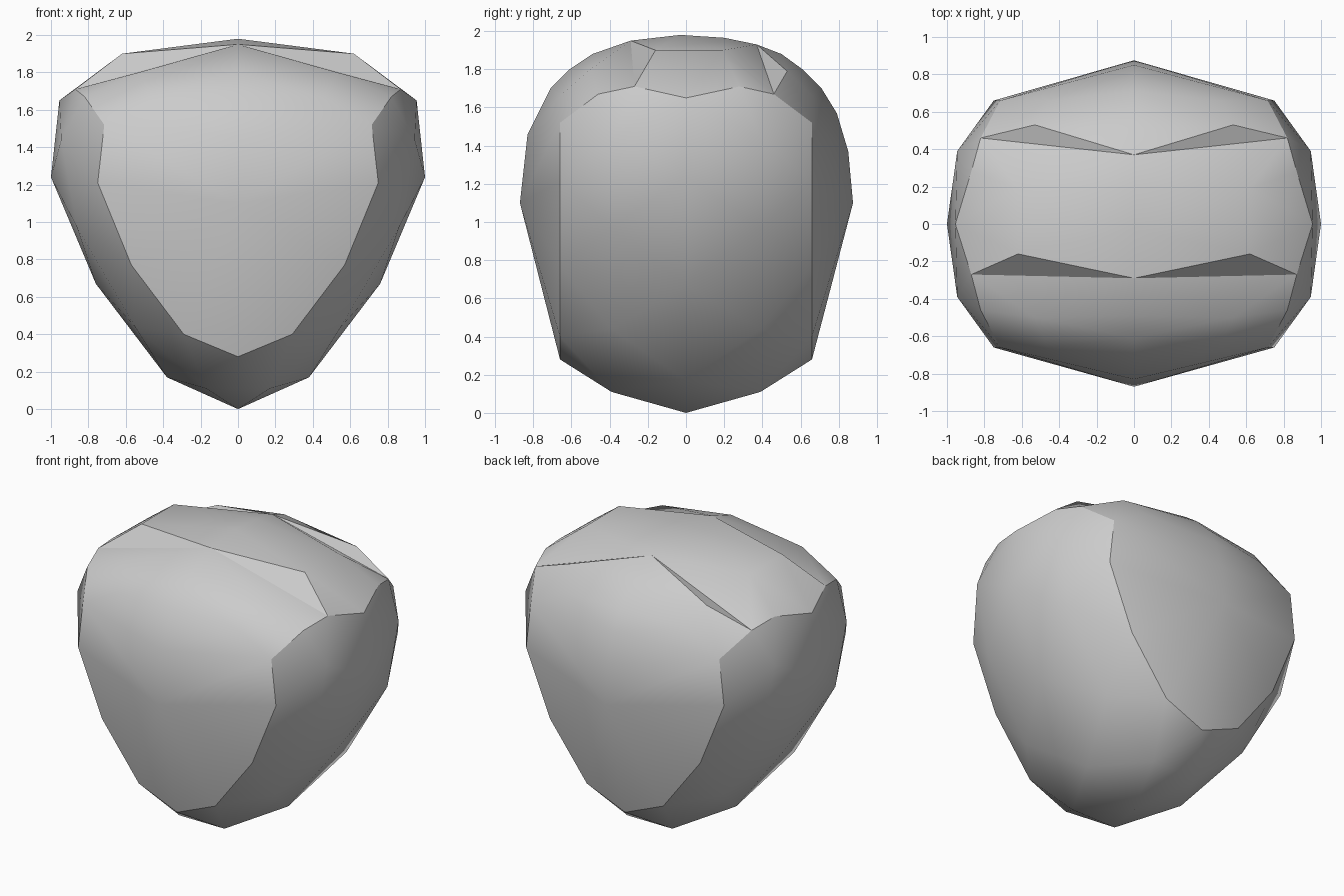
import bpy, bmesh, math

cube = bpy.data.objects.get("Cube")
if cube:
    bpy.data.objects.remove(cube, do_unlink=True)

stone = bpy.data.materials.new("stone_grey")
stone.use_nodes = True
grey = (0.6, 0.6, 0.6, 1)
stone.diffuse_color = grey
stone.node_tree.nodes["Principled BSDF"].inputs["Base Color"].default_value = grey


def mirrored(points):
    return points + [(-x, y, z) for x, y, z in points if x > 0]


def ring(y, section):
    return mirrored([(x, y, z) for x, z in section])


def faceted_chunk(name, points):
    """Convex faceted piece wrapped around a set of corner points."""
    bm = bmesh.new()
    for p in points:
        bm.verts.new(p)
    res = bmesh.ops.convex_hull(bm, input=bm.verts[:])
    loose = {g for g in res["geom_interior"] + res["geom_unused"]
             if isinstance(g, bmesh.types.BMVert)}
    bmesh.ops.delete(bm, geom=list(loose), context='VERTS')
    bmesh.ops.recalc_face_normals(bm, faces=bm.faces[:])
    mesh = bpy.data.meshes.new(name)
    bm.to_mesh(mesh)
    bm.free()
    mesh.materials.append(stone)
    obj = bpy.data.objects.new(name, mesh)
    bpy.context.collection.objects.link(obj)
    return obj


# Cross-sections of the lower body (x, z), from the middle outwards
middle = [(0, 0), (.38, .17), (.76, .67), (1, 1.24)]
shoulder = [(.17, .11), (.55, .44), (.86, .97), (.945, 1.44)]
rim = [(0, .28), (.29, .4), (.57, .77), (.75, 1.21), (.715, 1.52)]

# Raised crown band across the top
front_edge = mirrored([(0, -.29, 1.95), (.87, -.27, 1.71)])
back_edge = mirrored([(0, .37, 1.93), (.82, .46, 1.67)])
crown = mirrored([(0, -.03, 1.98), (0, .2, 1.965), (.62, -.16, 1.9),
                  (.62, .19, 1.9), (.955, 0, 1.65), (.87, .28, 1.71)])
rock = faceted_chunk("rock", ring(0, middle) + ring(-.39, shoulder)
                     + ring(.39, shoulder) + front_edge + back_edge + crown)


# Front and back lobes, each with a curved centre ridge
def lobe(name, side, edge, ridge, brow):
    pts = ring(0, middle) + ring(side * .39, shoulder) + ring(side * .66, rim)
    pts += edge + [(0, side * y, z) for y, z in ridge]
    pts += mirrored([(x, side * y, z) for x, y, z in brow])
    return faceted_chunk(name, pts)


front = lobe("front_lobe", -1, front_edge,
             [(.87, 1.1), (.83, 1.46), (.71, 1.7), (.61, 1.8), (.49, 1.88)],
             [(.53, .5, 1.8), (.82, .46, 1.67), (.46, .66, 1.66)])
back = lobe("back_lobe", 1, back_edge,
            [(.875, 1.1), (.85, 1.37), (.79, 1.57), (.71, 1.7), (.61, 1.8), (.5, 1.88)],
            [(.53, .53, 1.79), (.46, .66, 1.66)])

# Fuse the three pieces into one rock
bpy.context.view_layer.objects.active = rock
for piece in (front, back):
    mod = rock.modifiers.new("fuse", 'BOOLEAN')
    mod.operation = 'UNION'
    mod.solver = 'EXACT'
    mod.object = piece
    bpy.ops.object.modifier_apply(modifier=mod.name)
    bpy.data.objects.remove(piece, do_unlink=True)

bpy.ops.object.select_all(action='DESELECT')
rock.select_set(True)
bpy.ops.object.shade_smooth_by_angle(angle=math.radians(30))
